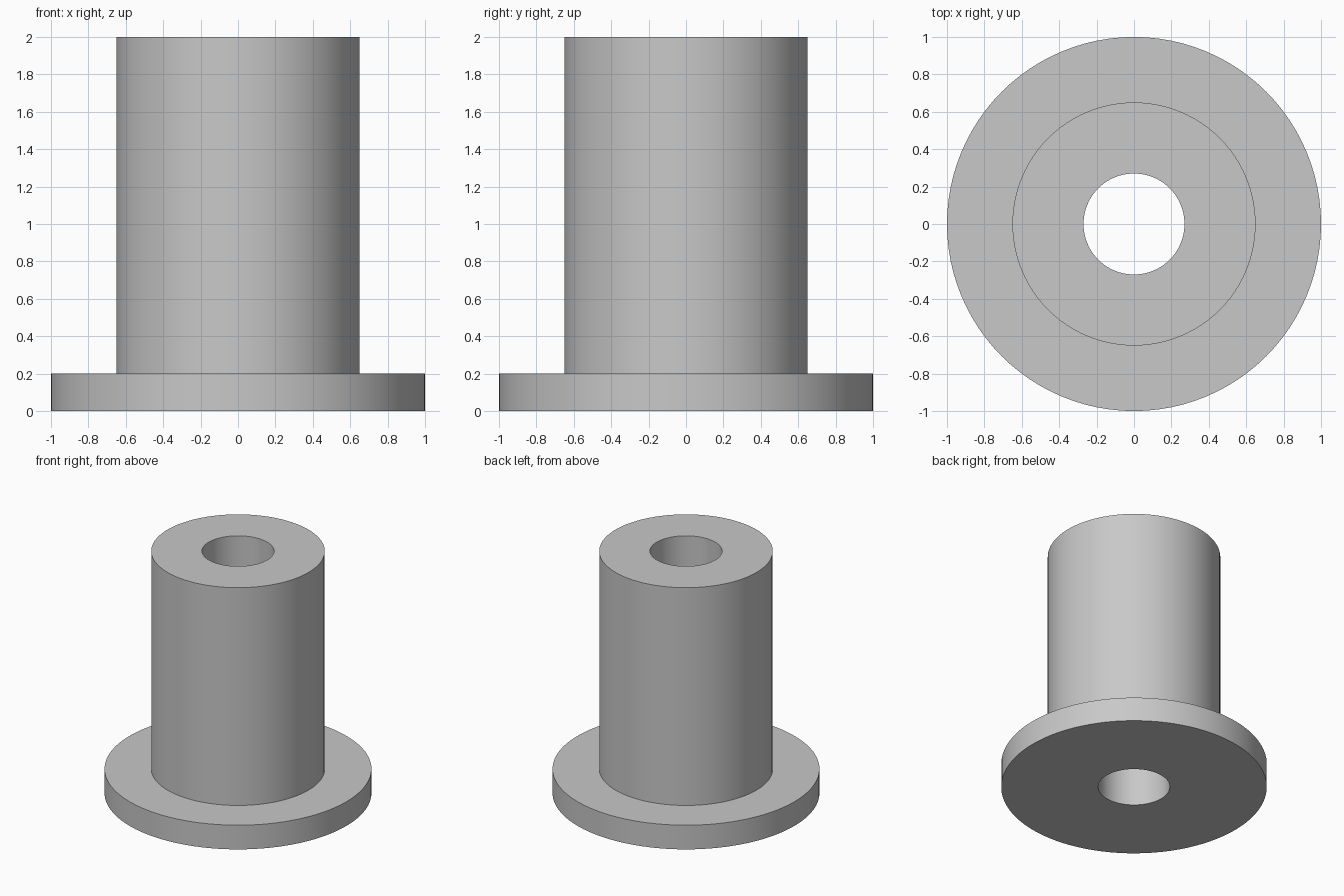
import bpy, bmesh, math

SEGMENTS = 96

cube = bpy.data.objects.get("Cube")
if cube:
    bpy.data.objects.remove(cube, do_unlink=True)

# Single grey material
grey = bpy.data.materials.new("light_grey")
grey.use_nodes = True
colour = (0.58, 0.58, 0.58, 1)
grey.diffuse_color = colour
grey.node_tree.nodes["Principled BSDF"].inputs["Base Color"].default_value = colour


def lathe(name, profile, material):
    """Revolve a closed (radius, height) profile around z."""
    bm = bmesh.new()
    rings = []
    for i in range(SEGMENTS):
        a = 2 * math.pi * i / SEGMENTS
        rings.append([bm.verts.new((r * math.cos(a), r * math.sin(a), z))
                      for r, z in profile])
    n = len(profile)
    for i in range(SEGMENTS):
        here, after = rings[i], rings[(i + 1) % SEGMENTS]
        for j in range(n):
            k = (j + 1) % n
            bm.faces.new((here[j], after[j], after[k], here[k]))
    bmesh.ops.recalc_face_normals(bm, faces=bm.faces)
    mesh = bpy.data.meshes.new(name)
    bm.to_mesh(mesh)
    bm.free()
    mesh.materials.append(material)
    obj = bpy.data.objects.new(name, mesh)
    bpy.context.collection.objects.link(obj)
    bpy.ops.object.select_all(action='DESELECT')
    obj.select_set(True)
    bpy.context.view_layer.objects.active = obj
    bpy.ops.object.shade_smooth_by_angle(angle=math.radians(30))
    return obj


# Flanged sleeve with a straight through bore
bore, barrel, flange = 0.27, 0.65, 1.0
flange_top, height = 0.2, 2.0
lathe("flanged_bushing", [
    (bore, 0), (flange, 0), (flange, flange_top),
    (barrel, flange_top), (barrel, height), (bore, height),
], grey)
